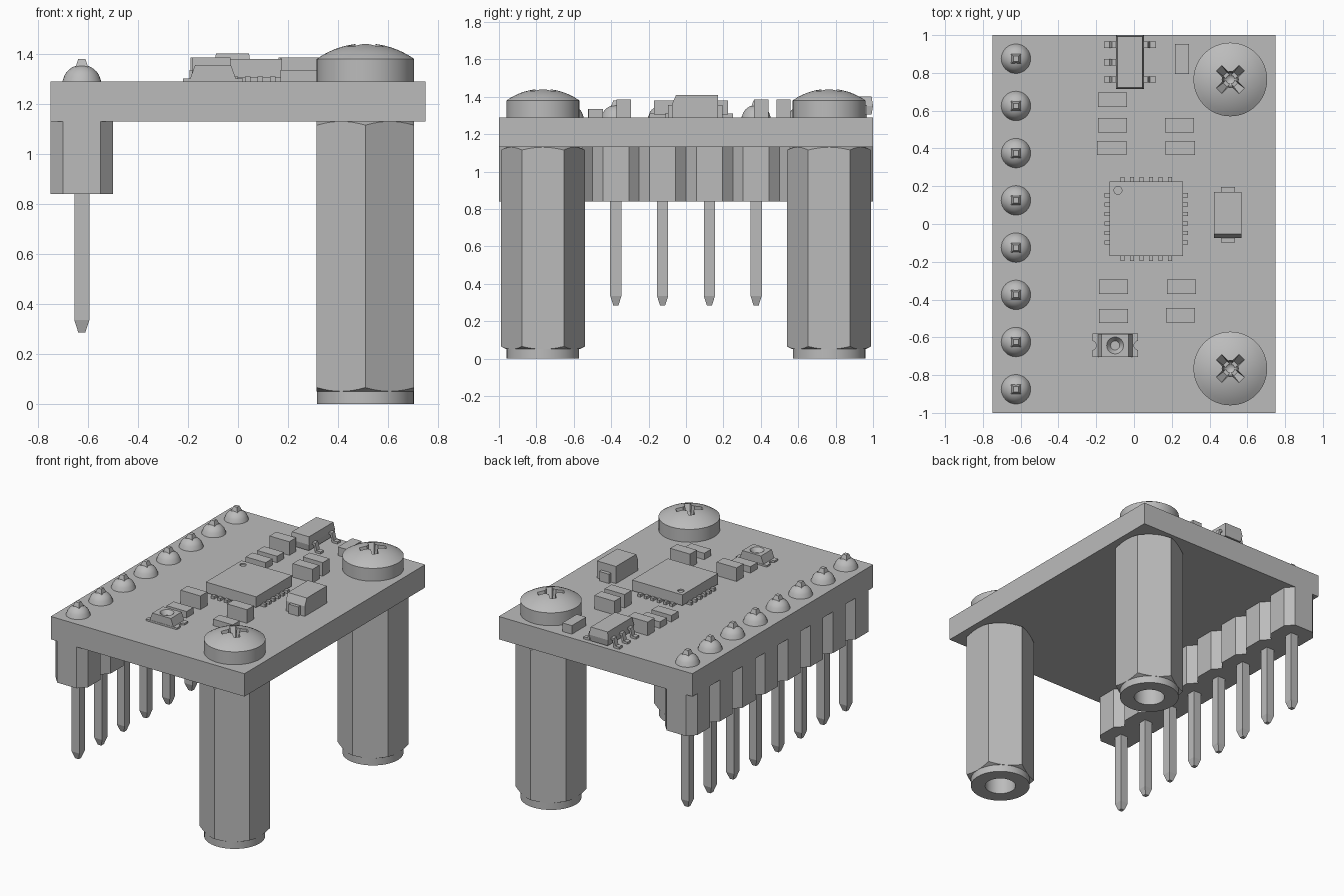
import bpy, bmesh
from math import pi, sin, cos, radians
from mathutils import Matrix, Vector

if "Cube" in bpy.data.objects:
    bpy.data.objects.remove(bpy.data.objects["Cube"])

grey = bpy.data.materials.new("plain grey")
grey.use_nodes = True
grey.diffuse_color = (0.5, 0.5, 0.5, 1)
grey.node_tree.nodes["Principled BSDF"].inputs["Base Color"].default_value = (0.5, 0.5, 0.5, 1)

TOP, UNDER = 1.29, 1.13      # board faces


def finish(name, bm, smooth=False, loc=(0, 0, 0)):
    bmesh.ops.remove_doubles(bm, verts=bm.verts, dist=1e-5)
    bmesh.ops.recalc_face_normals(bm, faces=bm.faces)
    mesh = bpy.data.meshes.new(name)
    bm.to_mesh(mesh)
    bm.free()
    mesh.materials.append(grey)
    ob = bpy.data.objects.new(name, mesh)
    ob.location = loc
    bpy.context.collection.objects.link(ob)
    if smooth:
        soften(ob)
    return ob


def soften(ob):
    bpy.ops.object.select_all(action='DESELECT')
    ob.select_set(True)
    bpy.context.view_layer.objects.active = ob
    bpy.ops.object.shade_smooth_by_angle(angle=radians(30))


def add_loft(bm, rings):
    """Skin a stack of equal-length rings and cap both ends."""
    rows = [[bm.verts.new(p) for p in ring] for ring in rings]
    n = len(rows[0])
    for a, b in zip(rows, rows[1:]):
        for i in range(n):
            bm.faces.new((a[i], a[(i + 1) % n], b[(i + 1) % n], b[i]))
    bm.faces.new(rows[0][::-1])
    bm.faces.new(rows[-1])


def rect(x0, x1, y0, y1, z):
    return [(x0, y0, z), (x1, y0, z), (x1, y1, z), (x0, y1, z)]


def add_box(bm, x0, x1, y0, y1, z0, z1):
    add_loft(bm, [rect(x0, x1, y0, y1, z0), rect(x0, x1, y0, y1, z1)])


def box(name, *size):
    bm = bmesh.new()
    add_box(bm, *size)
    return finish(name, bm)


def prism(name, outline, z0, z1, loc=(0, 0, 0)):
    bm = bmesh.new()
    add_loft(bm, [[(x, y, z) for x, y in outline] for z in (z0, z1)])
    return finish(name, bm, loc=loc)


def lathe(name, profile, loc=(0, 0, 0), steps=48, smooth=True):
    """Revolve a closed (radius, height) profile around z."""
    bm = bmesh.new()
    vs = [bm.verts.new((r, 0, z)) for r, z in profile]
    edges = [bm.edges.new((vs[i], vs[(i + 1) % len(vs)])) for i in range(len(vs))
             if profile[i][0] + profile[(i + 1) % len(vs)][0] > 0]
    bmesh.ops.spin(bm, geom=vs + edges, cent=(0, 0, 0), axis=(0, 0, 1),
                   angle=2 * pi, steps=steps)
    return finish(name, bm, smooth, loc)


def boolean(ob, tool, mode):
    mod = ob.modifiers.new("shape", 'BOOLEAN')
    mod.object, mod.operation, mod.solver = tool, mode, 'EXACT'
    bpy.context.view_layer.update()
    dg = bpy.context.evaluated_depsgraph_get()
    mesh = bpy.data.meshes.new_from_object(ob.evaluated_get(dg))
    ob.modifiers.clear()
    ob.data = mesh
    bpy.data.objects.remove(tool)


def arc(radius, base, height, n=8):
    """Dome profile from the rim up to the axis, as a spherical cap."""
    R = (radius ** 2 + height ** 2) / (2 * height)
    return [(r, base + height - R + (R * R - r * r) ** 0.5)
            for r in (radius * (1 - i / n) for i in range(n + 1))]


# circuit board
box("board", -0.75, 0.75, -1, 1, UNDER, TOP)

# standoffs and cross-recess screws
hexagon = [(0.225 * sin(i * pi / 3), 0.225 * cos(i * pi / 3)) for i in range(6)]
for side, y in (("front", -0.765), ("back", 0.765)):
    loc = (0.51, y, 0)
    post = prism(side + "_standoff", hexagon, 0.05, UNDER, loc)
    envelope = lathe("chamfer", [(0, 0.03), (0.19, 0.03), (0.195, 0.05), (0.235, 0.07),
                                 (0.235, 1.11), (0.195, UNDER), (0.19, 1.15), (0, 1.15)], loc)
    boolean(post, envelope, 'INTERSECT')
    bore = lathe("bore", [(0, -0.1), (0.1, -0.1), (0.1, 0.5), (0, 0.5)], loc)
    boolean(post, bore, 'DIFFERENCE')
    soften(post)
    lathe(side + "_standoff_collar",
          [(0.1, 0), (0.194, 0), (0.194, 0.052), (0.1, 0.052)], loc)

    screw = lathe(side + "_screw", [(0, TOP), (0.195, TOP)] + arc(0.195, 1.38, 0.062), loc)
    for turn in (45, 135):
        bm = bmesh.new()
        add_loft(bm, [rect(-0.04, 0.04, -0.014, 0.014, 1.34),
                      rect(-0.1, 0.1, -0.022, 0.022, 1.46)])
        bm.transform(Matrix.Rotation(radians(turn), 4, 'Z'))
        boolean(screw, finish("slot", bm, loc=loc), 'DIFFERENCE')
    boolean(screw, lathe("centre", [(0, 1.32), (0.035, 1.35), (0.045, 1.46), (0, 1.46)],
                         loc, 16), 'DIFFERENCE')
    soften(screw)

# pin header strip, notched between the pins
PIN_X, PITCH, COUNT = -0.625, 0.25, 8
rows = [-0.875 + PITCH * i for i in range(COUNT)]
half = []
for y in rows:
    half += [(0.075, y - 0.125), (0.125, y - 0.07), (0.125, y + 0.07)]
half.append((0.075, 1))
outline = [(PIN_X + w, y) for w, y in half] + [(PIN_X - w, y) for w, y in reversed(half)]
prism("header_strip", outline, 0.84, UNDER)

# pins and solder joints
bm = bmesh.new()
for y in rows:
    add_loft(bm, [rect(PIN_X - w, PIN_X + w, y - w, y + w, z) for w, z in
                  ((0.014, 0.285), (0.03, 0.335), (0.03, 1.335), (0.014, 1.38))])
finish("header_pins", bm)
for i, y in enumerate(rows):
    lathe(f"solder_joint_{i + 1}", [(0, TOP), (0.078, TOP)] + arc(0.078, TOP, 0.066),
          (PIN_X, y, 0), 32)

# main chip with index dimple
chip = box("main_chip", -0.13, 0.26, -0.17, 0.225, 1.305, 1.38)
boolean(chip, lathe("dimple", [(0, 1.37), (0.021, 1.37), (0.021, 1.4), (0, 1.4)],
                    (-0.085, 0.178, 0), 24), 'DIFFERENCE')
bm = bmesh.new()
for i in range(6):
    x, y = -0.06 + 0.05 * i, -0.0975 + 0.05 * i
    add_box(bm, x - 0.011, x + 0.011, -0.195, 0.25, TOP, 1.31)
    add_box(bm, -0.155, 0.285, y - 0.011, y + 0.011, TOP, 1.312)
finish("chip_leads", bm)

# small passive parts: centre x, centre y, top height
for i, (x, y, z) in enumerate([
        (-0.113, 0.657, 1.385), (-0.113, 0.522, 1.335), (-0.118, 0.402, 1.335),
        (0.24, 0.522, 1.385), (0.245, 0.402, 1.385), (-0.108, -0.333, 1.385),
        (-0.108, -0.487, 1.335), (0.252, -0.333, 1.385), (0.247, -0.483, 1.335)]):
    box(f"passive_{i + 1}", x - 0.077, x + 0.077, y - 0.038, y + 0.038, TOP, z)
box("passive_upright", 0.217, 0.29, 0.795, 0.953, TOP, 1.35)

# five-lead regulator with tapered body and gull-wing leads
bm = bmesh.new()
add_loft(bm, [rect(-0.022 - w, -0.022 + w, 0.857 - d, 0.857 + d, z) for w, d, z in
              ((0.066, 0.135, 1.305), (0.074, 0.143, 1.35), (0.066, 0.135, 1.402))])
finish("regulator_body", bm)
bm = bmesh.new()
path = [(0.06, 1.355), (0.095, 1.355), (0.108, 1.305), (0.138, 1.305),
        (0.138, 1.29), (0.096, 1.29), (0.084, 1.34), (0.06, 1.34)]
for side, ys in ((-1, (0.765, 0.857, 0.95)), (1, (0.765, 0.95))):
    for y in ys:
        add_loft(bm, [[(-0.022 + side * u, y + d, z) for u, z in path]
                      for d in (-0.017, 0.017)])
finish("regulator_leads", bm)

# diode with sloped polarity edge and end tabs
bm = bmesh.new()
side = [(-0.075, TOP), (0.17, TOP), (0.17, 1.41), (-0.053, 1.41), (-0.075, 1.36)]
add_loft(bm, [[(x, y, z) for y, z in side] for x in (0.423, 0.57)])
finish("diode_body", bm)
box("diode_tabs", 0.46, 0.535, -0.097, 0.195, TOP, 1.355)

# indicator light: notched base, sloped housing, conical cup
LX, LY = -0.1, -0.643
base = box("indicator_base", LX - 0.12, LX + 0.12, LY - 0.062, LY + 0.062, TOP, 1.302)
for s in (-1, 1):
    boolean(base, lathe("notch", [(0, 1.2), (0.025, 1.2), (0.025, 1.4), (0, 1.4)],
                        (LX + s * 0.125, LY, 0), 24), 'DIFFERENCE')
bm = bmesh.new()
add_loft(bm, [rect(LX - w, LX + w, LY - 0.06, LY + 0.06, z)
              for w, z in ((0.092, 1.3), (0.072, 1.355))])
housing = finish("indicator_housing", bm)
boolean(housing, lathe("cup", [(0, 1.325), (0.024, 1.325), (0.048, 1.36), (0, 1.36)],
                       (LX, LY, 0), 32), 'DIFFERENCE')
soften(housing)
